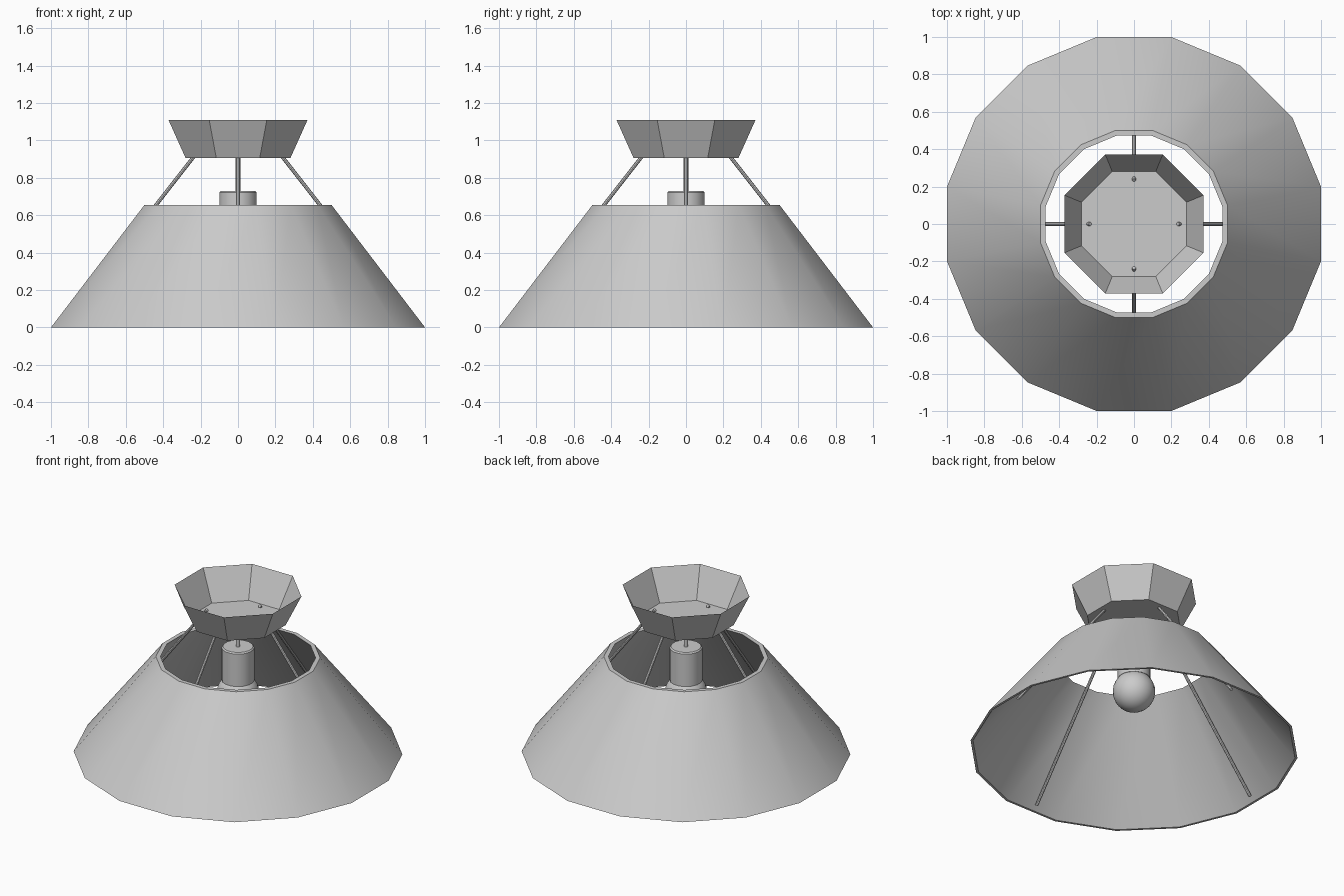
import bpy, bmesh
from math import pi, cos, sin
from mathutils import Vector

if "Cube" in bpy.data.objects:
    bpy.data.objects.remove(bpy.data.objects["Cube"])


def lathe(name, profile, sides, closed=False, cap_start=False, cap_end=False, smooth=True):
    """Spin (apothem, z) points into a polygonal body with flats facing the axes."""
    bm = bmesh.new()
    rings = []
    for r, z in profile:
        rc = r / cos(pi / sides)
        rings.append([bm.verts.new((rc * cos((2 * i + 1) * pi / sides),
                                    rc * sin((2 * i + 1) * pi / sides), z))
                      for i in range(sides)])
    pairs = list(zip(rings, rings[1:]))
    if closed:
        pairs.append((rings[-1], rings[0]))
    for a, b in pairs:
        for i in range(sides):
            j = (i + 1) % sides
            bm.faces.new((a[i], a[j], b[j], b[i]))
    if cap_start:
        bm.faces.new(rings[0][::-1])
    if cap_end:
        bm.faces.new(rings[-1])
    return finish(name, bm, smooth)


def finish(name, bm, smooth=True):
    mesh = bpy.data.meshes.new(name)
    bmesh.ops.recalc_face_normals(bm, faces=bm.faces)
    bm.to_mesh(mesh)
    bm.free()
    obj = bpy.data.objects.new(name, mesh)
    bpy.context.collection.objects.link(obj)
    if smooth:
        bpy.ops.object.select_all(action='DESELECT')
        obj.select_set(True)
        bpy.context.view_layer.objects.active = obj
        bpy.ops.object.shade_smooth_by_angle(angle=pi / 6)
    return obj


def rod(name, start, end, radius, sides=8):
    a, b = Vector(start), Vector(end)
    bm = bmesh.new()
    bmesh.ops.create_cone(bm, cap_ends=True, segments=sides, radius1=radius,
                          radius2=radius, depth=(b - a).length)
    turn = (b - a).to_track_quat('Z', 'Y').to_matrix().to_4x4()
    bm.transform(turn)
    bmesh.ops.translate(bm, verts=bm.verts, vec=(a + b) / 2)
    return finish(name, bm, sides > 12)


# Thin conical shade, open at both ends
lathe("shade", [(1.0, 0), (0.5, 0.655), (0.472, 0.655), (0.985, 0)], 16, closed=True)

# Open octagonal ceiling cup with a floor
lathe("ceiling_cup", [(0.28, 0.905), (0.372, 1.11)], 8, cap_start=True, smooth=False)

# Four rods following the inside of the shade
for k in range(4):
    c, s = cos(k * pi / 2), sin(k * pi / 2)
    rod(f"support_rod_{k + 1}", (0.94 * c, 0.94 * s, 0.012),
        (0.235 * c, 0.235 * s, 0.915), 0.01)

# Stem and lamp socket
rod("stem", (0, 0, 0.72), (0, 0, 0.906), 0.014, 16)
lathe("socket", [(0.1, 0.50), (0.1, 0.722), (0.092, 0.73)], 16, cap_start=True, cap_end=True)

# Round bulb
bm = bmesh.new()
bmesh.ops.create_uvsphere(bm, u_segments=24, v_segments=14, radius=0.132)
bmesh.ops.translate(bm, verts=bm.verts, vec=(0, 0, 0.413))
finish("bulb", bm)
